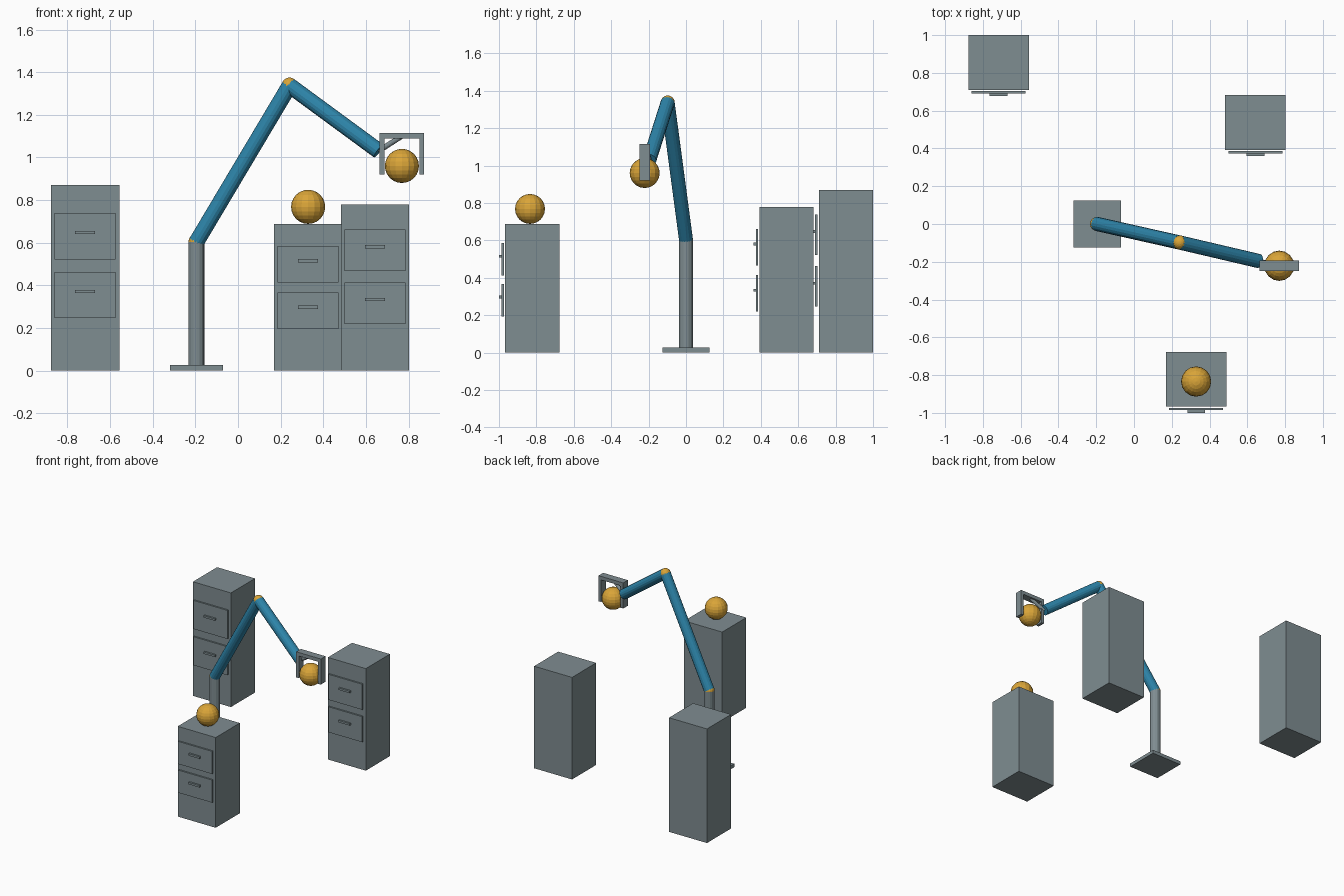
import bpy
from mathutils import Vector

if "Cube" in bpy.data.objects:
    bpy.data.objects.remove(bpy.data.objects["Cube"])


def make_material(name, color):
    m = bpy.data.materials.new(name)
    m.diffuse_color = (*color, 1)
    m.use_nodes = True
    m.node_tree.nodes["Principled BSDF"].inputs["Base Color"].default_value = m.diffuse_color
    return m


GREY = make_material("steel grey", (0.212, 0.266, 0.283))
BLUE = make_material("arm blue", (0.027, 0.238, 0.407))
GOLD = make_material("amber", (0.70, 0.376, 0.04))


def finish(name, mat):
    ob = bpy.context.object
    ob.name = name
    ob.data.materials.append(mat)
    return ob


def box(name, lo, hi, mat=GREY):
    lo, hi = Vector(lo), Vector(hi)
    bpy.ops.mesh.primitive_cube_add(size=1, location=(lo + hi) / 2)
    bpy.context.object.scale = hi - lo
    return finish(name, mat)


def rod(name, a, b, radius, mat, sides=16):
    a, b = Vector(a), Vector(b)
    d = b - a
    bpy.ops.mesh.primitive_cylinder_add(vertices=sides, radius=radius, depth=d.length,
                                        location=(a + b) / 2,
                                        rotation=d.to_track_quat('Z', 'Y').to_euler())
    return finish(name, mat)


def ball(name, center, radius, mat=GOLD):
    bpy.ops.mesh.primitive_uv_sphere_add(segments=16, ring_count=12, radius=radius,
                                         location=center)
    return finish(name, mat)


def cabinet(name, x, front, height):
    box(name + "_body", (x - 0.16, front, 0), (x + 0.16, front + 0.29, height))
    for label, level in (("lower", 0.407), ("upper", 0.725)):
        z = level * height
        h = 0.125 * height
        # Drawer panel stands slightly off the body, with a bar handle in front
        box(f"{name}_{label}_drawer", (x - 0.143, front - 0.019, z - h),
            (x + 0.143, front - 0.007, z + h))
        box(f"{name}_{label}_handle", (x - 0.047, front - 0.033, z + 0.009),
            (x + 0.047, front - 0.019, z + 0.024))


# Filing cabinets
cabinet("left_cabinet", -0.717, 0.71, 0.87)
cabinet("right_cabinet", 0.643, 0.393, 0.778)
cabinet("front_cabinet", 0.329, -0.967, 0.688)
ball("resting_ball", (0.329, -0.834, 0.768), 0.08)

# Pedestal
shoulder = (-0.195, 0, 0.603)
elbow = (0.242, -0.098, 1.337)
wrist = (0.66, -0.196, 1.03)
R = 0.0375
box("base_plate", (-0.32, -0.125, 0), (-0.07, 0.125, 0.026))
rod("post", (-0.195, 0, 0.02), shoulder, R, GREY)

# Arm segments and joints
rod("upper_arm", shoulder, elbow, R, BLUE)
rod("forearm", elbow, wrist, R, BLUE)
ball("shoulder_joint", shoulder, R)
ball("elbow_joint", elbow, R)

# Gripper holding a ball
gx, gy = 0.769, -0.221
rod("wrist_rod", wrist, (gx, gy, 1.10), 0.0125, GREY, 12)
box("gripper_bar", (gx - 0.104, gy - 0.028, 1.088), (gx + 0.104, gy + 0.028, 1.115))
for side, s in (("left", -1), ("right", 1)):
    xs = sorted((gx + s * 0.082, gx + s * 0.104))
    box(side + "_finger", (xs[0], gy - 0.028, 0.92), (xs[1], gy + 0.028, 1.088))
ball("held_ball", (gx, gy, 0.96), 0.08)
